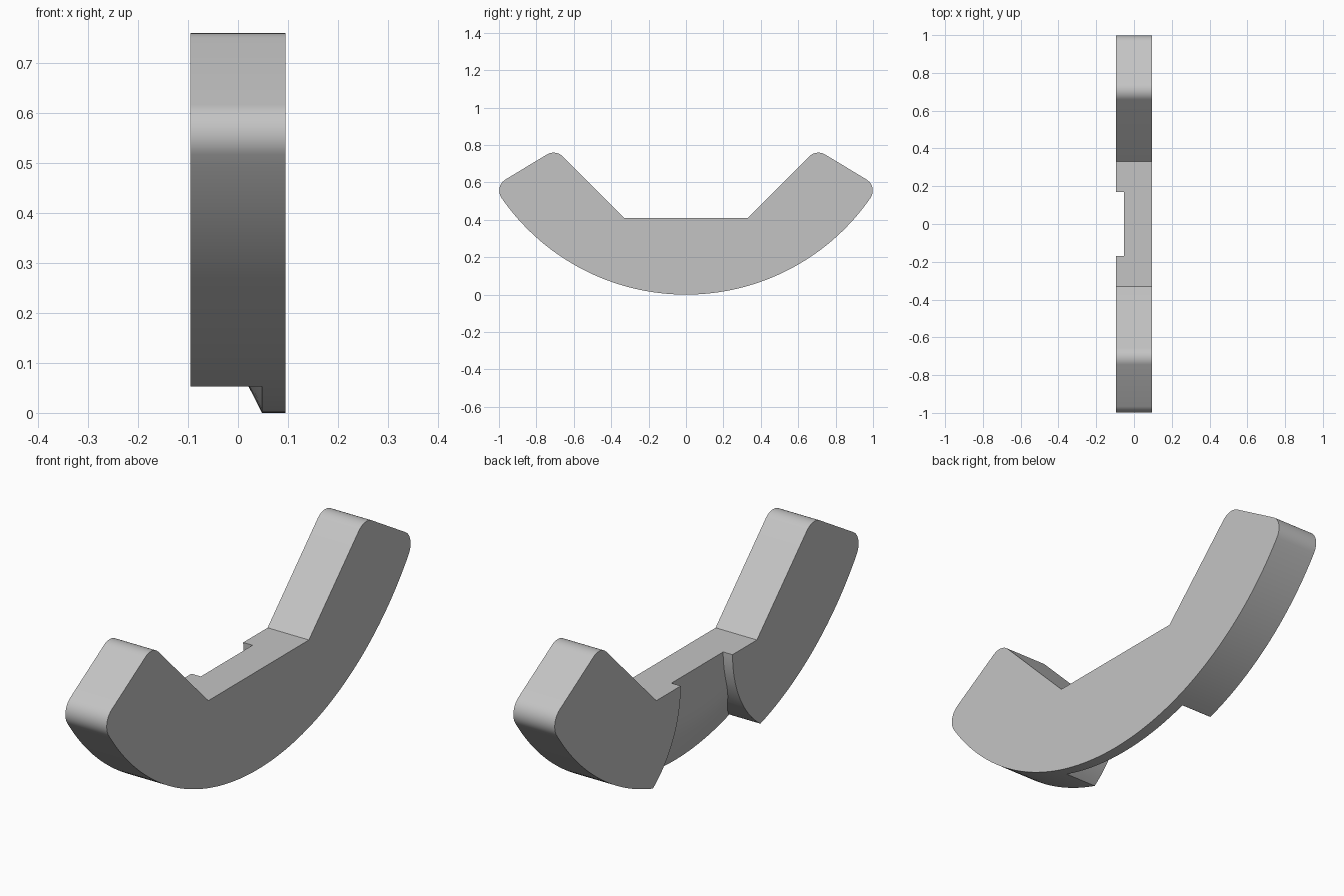
import bpy, bmesh
from math import sin, cos, asin, sqrt, radians

cube = bpy.data.objects.get("Cube")
if cube:
    bpy.data.objects.remove(cube, do_unlink=True)

HALF_W = 0.095      # half thickness along x
R, CZ = 1.2, 1.2    # outer arc radius and height of its centre
FILLET = 0.07
END = -31.2         # angle of the radial end faces


def arc(cy, cz, r, a0, a1, n):
    steps = [radians(a0 + (a1 - a0) * i / n) for i in range(n + 1)]
    return [(cy + r * cos(a), cz + r * sin(a)) for a in steps]


def mirrored(half):
    """Close a half outline (y >= 0) by mirroring it in y."""
    return half + [(-y, z) for y, z in reversed(half) if y > 1e-5]


def loft(name, rings):
    """Skin a row of closed rings and cap both ends."""
    bm = bmesh.new()
    rows = [[bm.verts.new(p) for p in ring] for ring in rings]
    n = len(rows[0])
    for a, b in zip(rows, rows[1:]):
        for i in range(n):
            j = (i + 1) % n
            bm.faces.new((a[i], a[j], b[j], b[i]))
    bm.faces.new(rows[0])
    bm.faces.new(rows[-1])
    bmesh.ops.recalc_face_normals(bm, faces=bm.faces)
    mesh = bpy.data.meshes.new(name)
    bm.to_mesh(mesh)
    bm.free()
    obj = bpy.data.objects.new(name, mesh)
    bpy.context.collection.objects.link(obj)
    return obj


def prism(name, outline, x0, x1):
    return loft(name, [[(x, y, z) for y, z in outline] for x in (x0, x1)])


def boolean(obj, cutter, operation):
    mod = obj.modifiers.new(operation.title(), 'BOOLEAN')
    mod.operation, mod.solver, mod.object = operation, 'EXACT', cutter
    bpy.context.view_layer.objects.active = obj
    with bpy.context.temp_override(object=obj, active_object=obj):
        bpy.ops.object.modifier_apply(modifier=mod.name)
    bpy.data.objects.remove(cutter, do_unlink=True)


# Crescent body: outer arc, two rounded end corners, angular inner side
r_in = R - FILLET
a_fil = radians(END) - asin(FILLET / r_in)
half = arc(0, CZ, R, -90, a_fil * 180 / 3.14159265, 40)
half[0] = (0, 0)
half += arc(r_in * cos(a_fil), CZ + r_in * sin(a_fil), FILLET,
            a_fil * 180 / 3.14159265, END + 90, 12)[1:]
half += arc(0.708, 0.689, FILLET, END + 90, 135, 10)
half.append((0.33, 0.41))
body = prism("curved_body", mirrored(half), -HALF_W, HALF_W)

# Recess outline: straight at the top, flaring towards the outer arc
flare = [0.41 * (1 - i / 20) for i in range(21)]
side = [(0.17, 0.6)]
side += [(0.61 - sqrt(0.44 ** 2 - (0.41 - z) ** 2), z) for z in flare]
side.append((side[-1][0], -0.1))
recess = prism("recess_cutter", mirrored(side), -0.2, 0.2)

# Recess floor: a section (depth from outer arc, x) swept round the arc centre
section = [(-0.12, -0.25), (-0.12, 0.109), (0, 0.048), (0.055, 0.02),
           (0.1, -0.003), (0.14, -0.022), (0.175, -0.036), (0.21, -0.046),
           (0.25, -0.051), (0.3, -0.052), (0.6, -0.052), (0.6, -0.25)]
rings = []
for i in range(41):
    a = radians(-40 + 2 * i)
    rings.append([(x, (R - d) * sin(a), CZ - (R - d) * cos(a)) for d, x in section])
sweep = loft("floor_cutter", rings)

boolean(recess, sweep, 'INTERSECT')
boolean(body, recess, 'DIFFERENCE')

# Plain grey finish
grey = bpy.data.materials.new("plain_grey")
grey.use_nodes = True
colour = (0.55, 0.55, 0.55, 1)
grey.diffuse_color = colour
grey.node_tree.nodes["Principled BSDF"].inputs["Base Color"].default_value = colour
body.data.materials.clear()
body.data.materials.append(grey)

bpy.ops.object.select_all(action='DESELECT')
body.select_set(True)
bpy.context.view_layer.objects.active = body
bpy.ops.object.shade_smooth_by_angle(angle=radians(25))
